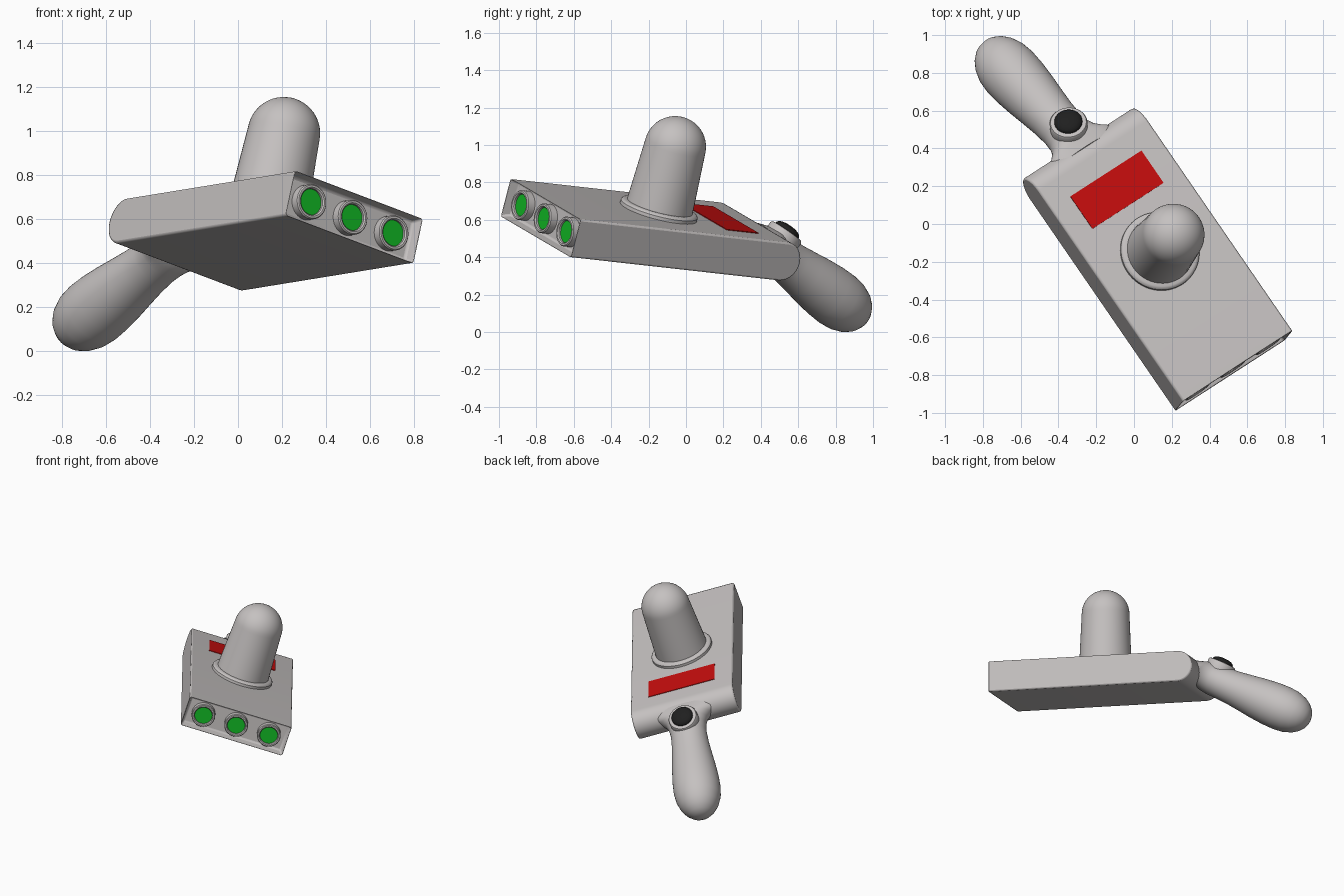
import bpy, bmesh, math
from mathutils import Matrix, Vector

if "Cube" in bpy.data.objects:
    bpy.data.objects.remove(bpy.data.objects["Cube"])

# Tilted frame of the device: u = width, v = front to back, w = up
v = Vector((-0.564, 0.820, -0.0916)).normalized()
u = Vector((0.795, 0.525, -0.304))
u = (u - v * u.dot(v)).normalized()
w = u.cross(v)
FRAME = Matrix.Translation((0.536, -0.785, 0.606)) @ Matrix((u, v, w)).transposed().to_4x4()
HT = 0.107      # half thickness of body
HW = 0.362      # half width of body
LEN = 1.47      # body length


def material(name, rgb):
    m = bpy.data.materials.new(name)
    m.diffuse_color = (*rgb, 1)
    m.use_nodes = True
    m.node_tree.nodes["Principled BSDF"].inputs["Base Color"].default_value = m.diffuse_color
    return m


GREY = material("warm grey", (0.56, 0.535, 0.53))
RED = material("red", (0.56, 0.004, 0.004))
GREEN = material("green", (0.006, 0.48, 0.018))
BLACK = material("black", (0.014, 0.014, 0.014))
parts = []


def finish(bm, name, mat, local, bevel=0):
    bmesh.ops.recalc_face_normals(bm, faces=bm.faces)
    bm.transform(FRAME @ local)
    me = bpy.data.meshes.new(name)
    bm.to_mesh(me)
    bm.free()
    ob = bpy.data.objects.new(name, me)
    bpy.context.collection.objects.link(ob)
    me.materials.append(mat)
    if bevel:
        b = ob.modifiers.new("soft_edges", 'BEVEL')
        b.width, b.segments, b.limit_method, b.angle_limit = bevel, 2, 'ANGLE', math.radians(60)
    bpy.ops.object.select_all(action='DESELECT')
    bpy.context.view_layer.objects.active = ob
    ob.select_set(True)
    bpy.ops.object.shade_smooth_by_angle(angle=math.radians(35))
    parts.append(ob)
    return ob


def loft(bm, rings):
    """Skin a list of vertex rings and cap both ends."""
    n = len(rings[0])
    for r0, r1 in zip(rings, rings[1:]):
        for i in range(n):
            bm.faces.new((r0[i], r0[(i + 1) % n], r1[(i + 1) % n], r1[i]))
    bm.faces.new(rings[0])
    bm.faces.new(rings[-1])


def lathe(name, profile, mat, local, n=48):
    """Turn (radius, height) points round local z."""
    bm = bmesh.new()
    loft(bm, [[bm.verts.new((r * math.cos(2 * math.pi * i / n), r * math.sin(2 * math.pi * i / n), z))
               for i in range(n)] for r, z in profile])
    return finish(bm, name, mat, local)


# Body: side profile with fully rounded back, recessed front
bm = bmesh.new()
prof = [(0, HT), (0, -HT)]
for i in range(25):
    a = -math.pi / 2 + math.pi * i / 24
    prof.append((LEN - HT + HT * math.cos(a), HT * math.sin(a)))
loft(bm, [[bm.verts.new((s * HW, y, z)) for y, z in prof] for s in (-1, 1)])
bm.normal_update()
front = [f for f in bm.faces if all(abs(p.co.y) < 1e-6 for p in f.verts)]
bmesh.ops.inset_region(bm, faces=front, thickness=0.022)
bmesh.ops.translate(bm, verts=front[0].verts[:], vec=(0, 0.06, 0))
finish(bm, "body", GREY, Matrix(), bevel=0.01)

# Three front lamps: grey tube with a green lens
for i in (-1, 0, 1):
    loc = Matrix.Translation((i * 0.233, 0.065, 0)) @ Matrix.Rotation(math.pi / 2, 4, 'X')
    lathe(f"lamp_tube_{i + 2}", [(0.08, 0), (0.08, 0.046), (0.075, 0.052), (0.066, 0.052),
                                 (0.06, 0.046), (0.06, 0.01)], GREY, loc)
    lathe(f"lamp_lens_{i + 2}", [(0.061, 0.015), (0.061, 0.034)], GREEN, loc)

# Display plate on top
bm = bmesh.new()
bmesh.ops.create_cube(bm, size=1, matrix=Matrix.Diagonal((0.47, 0.208, 0.008, 1)))
finish(bm, "display_panel", RED, Matrix.Translation((0, 1.142, HT)))

# Upright domed canister and its collar
top = Matrix.Translation((0, 0.742, HT))
dome = [(0.182, -0.01), (0.165, 0.365)]
dome += [(max(0.165 * math.cos(a), 0.0005), 0.365 + 0.165 * math.sin(a))
         for a in (math.pi / 2 * k / 14 for k in range(1, 15))]
lathe("canister", dome, GREY, top)
lathe("canister_collar", [(0.212, -0.01), (0.212, 0.018), (0.206, 0.026), (0.196, 0.031), (0.17, 0.031)],
      GREY, top, 64)

# Handle: lofted ellipses (distance, half width, half height), flared into the body
grip = Matrix.Translation((0, 1.45, 0)) @ Matrix.Rotation(math.radians(-25), 4, 'X')
stations = [(-0.06, 0.23, 0.075), (-0.01, 0.215, 0.092), (0.02, 0.175, 0.104), (0.05, 0.145, 0.109),
            (0.09, 0.129, 0.112), (0.15, 0.123, 0.114), (0.24, 0.127, 0.12), (0.34, 0.138, 0.132),
            (0.44, 0.150, 0.145), (0.54, 0.159, 0.154), (0.62, 0.161, 0.156), (0.69, 0.153, 0.149),
            (0.75, 0.132, 0.130), (0.79, 0.107, 0.106), (0.82, 0.076, 0.076), (0.836, 0.046, 0.046),
            (0.842, 0.02, 0.02), (0.843, 0.001, 0.001)]
bm = bmesh.new()
N = 48
loft(bm, [[bm.verts.new((rx * math.cos(2 * math.pi * i / N), t, rz * math.sin(2 * math.pi * i / N)))
           for i in range(N)] for t, rx, rz in stations])
finish(bm, "handle", GREY, grip)

# Thumb button in a collar on top of the handle
seat = grip @ Matrix.Translation((0, 0.09, 0.07))
lathe("button_collar", [(0.1, 0), (0.1, 0.05), (0.095, 0.058), (0.086, 0.061), (0.07, 0.061)], GREY, seat)
lathe("button", [(0.074, 0.04), (0.074, 0.068), (0.068, 0.078), (0.052, 0.087), (0.03, 0.092), (0.001, 0.094)],
      BLACK, seat)

# Centre on x and y, rest on z = 0
pts = [p.co for ob in parts for p in ob.data.vertices]
lo = [min(p[k] for p in pts) for k in range(3)]
hi = [max(p[k] for p in pts) for k in range(3)]
shift = Matrix.Translation((-(lo[0] + hi[0]) / 2, -(lo[1] + hi[1]) / 2, -lo[2]))
for ob in parts:
    ob.data.transform(shift)
